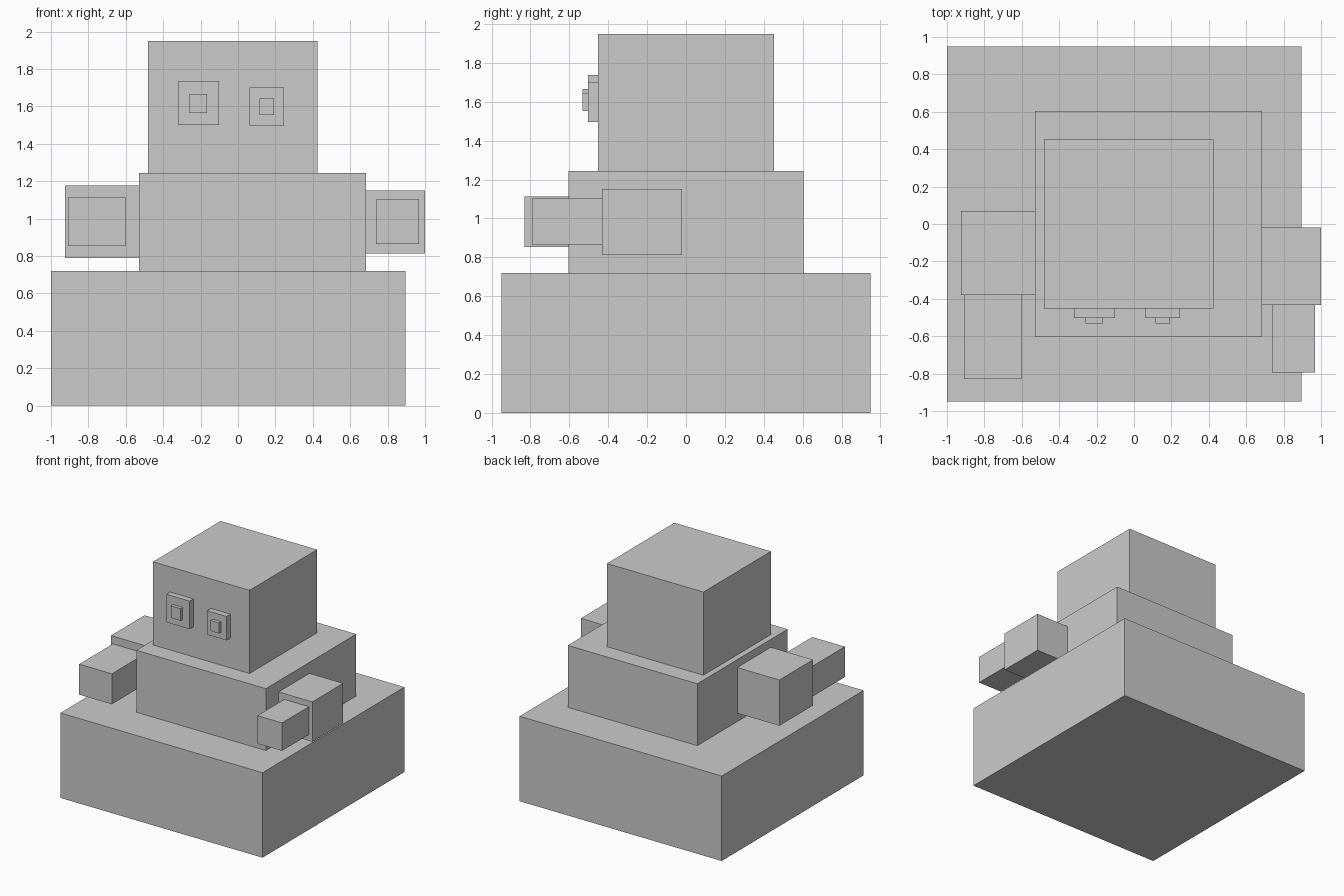
import bpy


def box(name, x, y, z):
    """Axis-aligned box from (min, max) ranges."""
    lo, hi = zip(x, y, z)
    centre = [(a + b) / 2 for a, b in zip(lo, hi)]
    bpy.ops.mesh.primitive_cube_add(size=1, location=centre)
    ob = bpy.context.object
    ob.name = name
    ob.scale = [b - a for a, b in zip(lo, hi)]
    bpy.ops.object.transform_apply(location=False, rotation=False, scale=True)
    return ob


# Stacked body
box("base", (-1.0, 0.895), (-0.95, 0.95), (0, 0.72))
box("torso", (-0.53, 0.685), (-0.605, 0.605), (0.72, 1.245))
box("head", (-0.48, 0.425), (-0.452, 0.452), (1.245, 1.95))

# Arms: upper block beside the torso, forearm reaching forward (sides differ in size)
box("large_upper_arm", (-0.925, -0.53), (-0.38, 0.07), (0.79, 1.178))
box("large_forearm", (-0.908, -0.602), (-0.83, -0.38), (0.854, 1.112))
box("small_upper_arm", (0.685, 1.0), (-0.433, -0.02), (0.813, 1.151))
box("small_forearm", (0.737, 0.968), (-0.793, -0.433), (0.865, 1.102))

# Eyes with raised pupils
box("large_eye", (-0.32, -0.102), (-0.503, -0.452), (1.50, 1.737))
box("large_pupil", (-0.258, -0.166), (-0.532, -0.503), (1.565, 1.667))
box("small_eye", (0.062, 0.245), (-0.503, -0.452), (1.497, 1.70))
box("small_pupil", (0.116, 0.193), (-0.532, -0.503), (1.553, 1.642))
